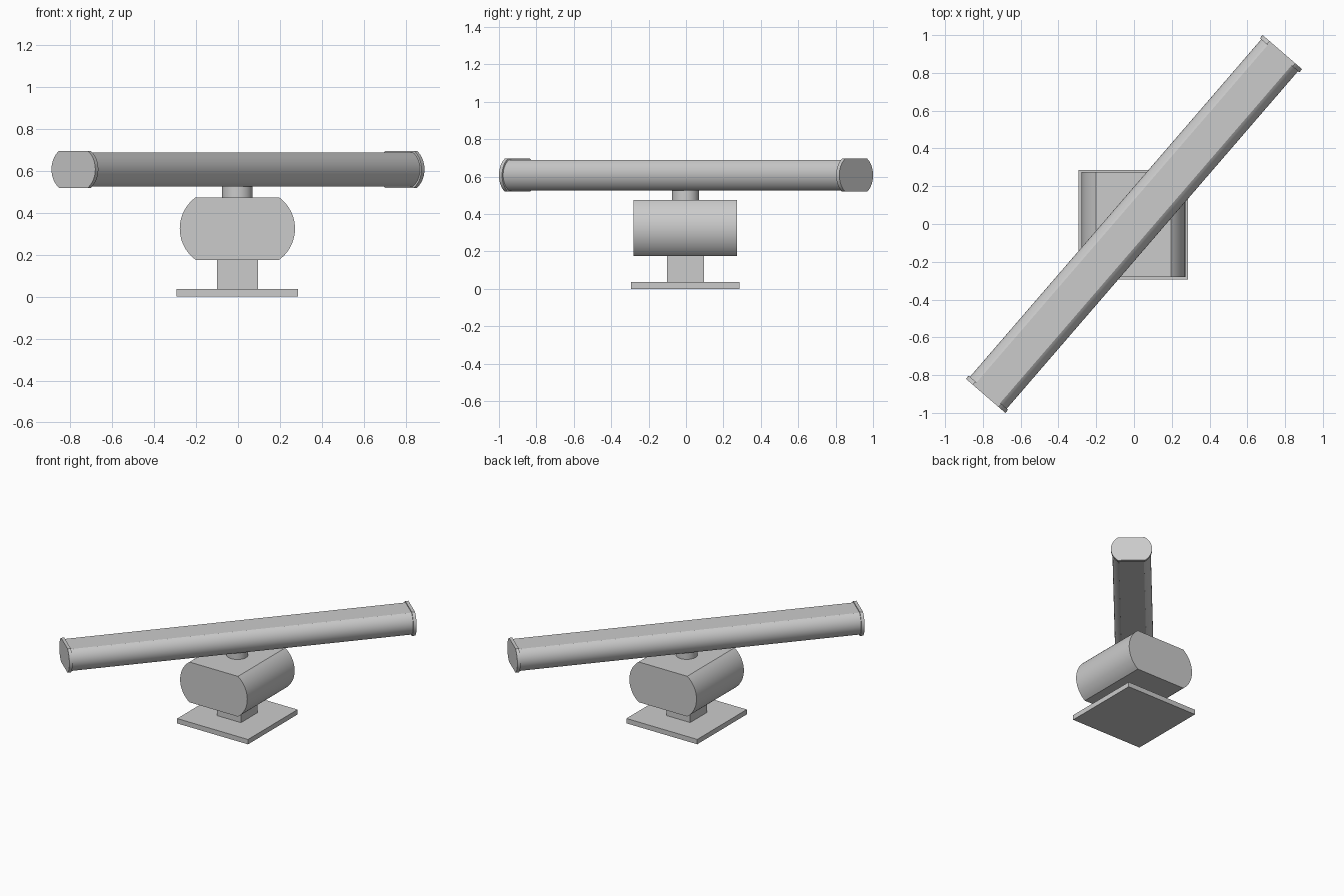
import bpy, bmesh, math
from mathutils import Matrix

if "Cube" in bpy.data.objects:
    bpy.data.objects.remove(bpy.data.objects["Cube"])

OFF = -0.003              # slight shift of the stand from the centre
ANGLE = math.radians(49.2)  # heading of the long bar


def finish(name, bm, smooth=False):
    bmesh.ops.recalc_face_normals(bm, faces=bm.faces)
    me = bpy.data.meshes.new(name)
    bm.to_mesh(me)
    bm.free()
    ob = bpy.data.objects.new(name, me)
    bpy.context.collection.objects.link(ob)
    if smooth:
        bpy.context.view_layer.objects.active = ob
        ob.select_set(True)
        bpy.ops.object.shade_smooth_by_angle(angle=math.radians(25))
        ob.select_set(False)
    return ob


def box(name, half, z0, z1):
    bm = bmesh.new()
    bmesh.ops.create_cube(bm, size=1)
    bmesh.ops.scale(bm, vec=(2 * half, 2 * half, z1 - z0), verts=bm.verts)
    bmesh.ops.translate(bm, vec=(OFF, OFF, (z0 + z1) / 2), verts=bm.verts)
    return finish(name, bm)


def barrel_profile(flat, wide, hh, n=20):
    """Flat top and bottom, bulging circular arcs at both sides."""
    sag = wide - flat
    r = (hh * hh + sag * sag) / (2 * sag)
    a = math.asin(min(1, hh / r))
    right = [(wide - r + r * math.cos(t), r * math.sin(t))
             for t in (-a + 2 * a * i / n for i in range(n + 1))]
    return right + [(-x, -z) for x, z in right]


def extrude_y(name, profile, y0, y1, matrix):
    bm = bmesh.new()
    face = bm.faces.new([bm.verts.new((x, y0, z)) for x, z in profile])
    ext = bmesh.ops.extrude_face_region(bm, geom=[face], use_keep_orig=True)
    moved = [v for v in ext["geom"] if isinstance(v, bmesh.types.BMVert)]
    bmesh.ops.translate(bm, vec=(0, y1 - y0, 0), verts=moved)
    bm.transform(matrix)
    return finish(name, bm, True)


# Stand: plate and square post
box("base_plate", 0.29, 0.0, 0.036)
box("post", 0.098, 0.036, 0.176)

# Body with rounded sides
extrude_y("body", barrel_profile(0.199, 0.275, 0.149), -0.277, 0.277,
          Matrix.Translation((OFF, OFF, 0.325)))

# Round neck
bm = bmesh.new()
bmesh.ops.create_cone(bm, cap_ends=True, segments=48, radius1=0.073,
                      radius2=0.073, depth=0.054)
bmesh.ops.translate(bm, vec=(OFF, OFF, 0.5), verts=bm.verts)
finish("neck", bm, True)

# Long bar and its two end caps
place = Matrix.Translation((0, 0, 0.608)) @ Matrix.Rotation(ANGLE - math.pi / 2, 4, 'Z')
extrude_y("long_bar", barrel_profile(0.083, 0.129, 0.081), -1.18, 1.18, place)
cap = barrel_profile(0.09, 0.138, 0.0885)
for side, y0, y1 in (("near", -1.202, -1.18), ("far", 1.18, 1.202)):
    extrude_y(f"end_cap_{side}", cap, y0, y1, place)
